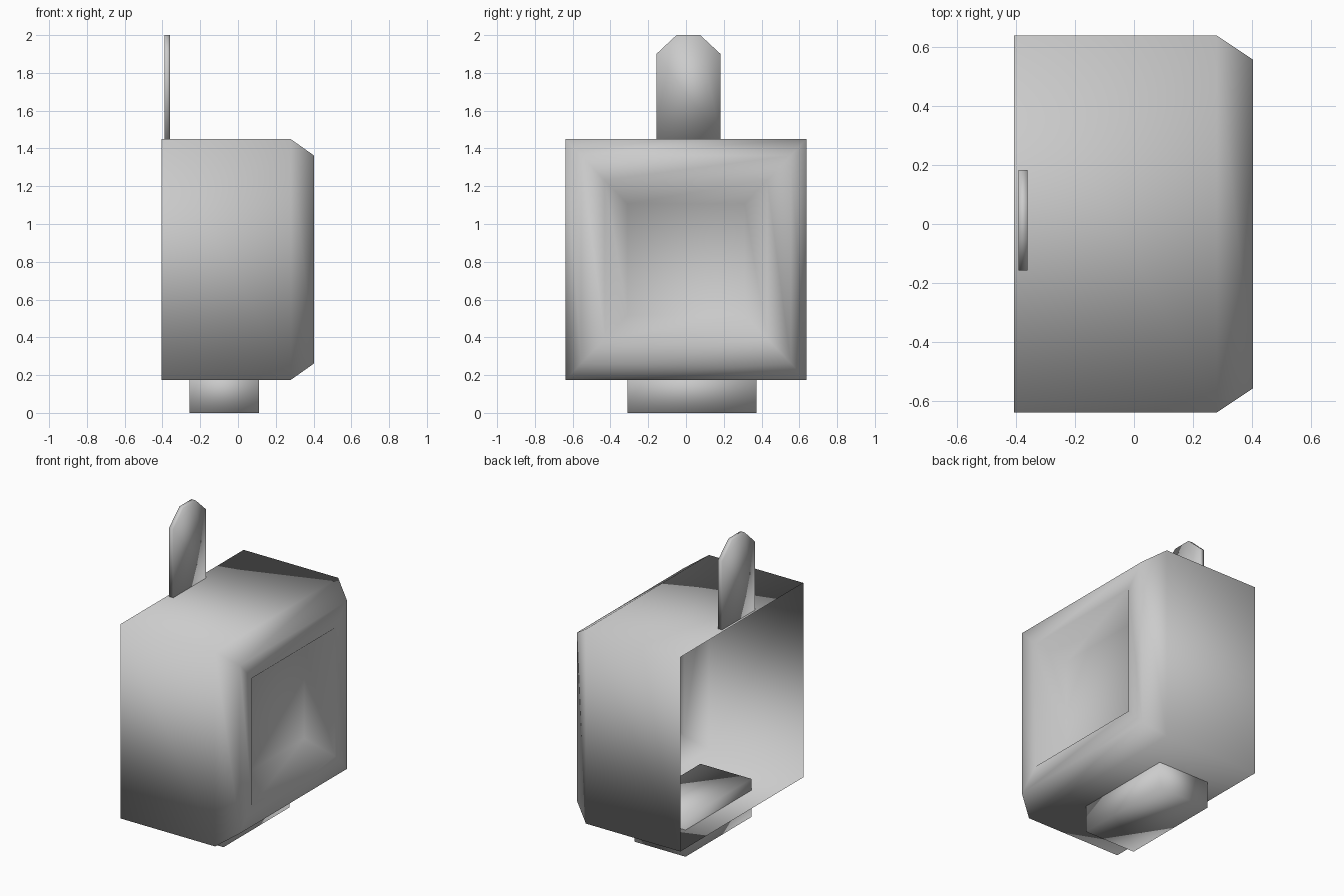
import bpy, bmesh

if "Cube" in bpy.data.objects:
    bpy.data.objects.remove(bpy.data.objects["Cube"], do_unlink=True)

grey = bpy.data.materials.new("plain grey")
grey.use_nodes = True
GREY = (0.6, 0.6, 0.6, 1)
grey.diffuse_color = GREY
grey.node_tree.nodes["Principled BSDF"].inputs["Base Color"].default_value = GREY


def build_rings(name, rings, cap_start=True, fix_normals=True):
    """Skin a stack of matching closed rings and cap the ends."""
    bm = bmesh.new()
    loops = [[bm.verts.new(p) for p in ring] for ring in rings]
    for a, b in zip(loops, loops[1:]):
        n = len(a)
        for i in range(n):
            j = (i + 1) % n
            bm.faces.new((a[i], a[j], b[j], b[i]))
    bm.faces.new(loops[-1])
    if cap_start:
        bm.faces.new(list(reversed(loops[0])))
    if fix_normals:
        bmesh.ops.recalc_face_normals(bm, faces=bm.faces[:])
    mesh = bpy.data.meshes.new(name)
    bm.to_mesh(mesh)
    bm.free()
    mesh.materials.append(grey)
    mesh.shade_smooth()
    obj = bpy.data.objects.new(name, mesh)
    bpy.context.collection.objects.link(obj)
    return obj


def rect(x, half_y, half_z, mid_z=0.812):
    """Rectangle facing +x, counter-clockwise seen from +x."""
    return [(x, sy * half_y, mid_z + sz * half_z)
            for sy, sz in ((-1, -1), (1, -1), (1, 1), (-1, 1))]


# Open-backed casing: side walls, chamfer, flat rim, sunken screen
build_rings("casing", [
    rect(-0.405, 0.637, 0.637),
    rect(0.28, 0.637, 0.637),
    rect(0.403, 0.555, 0.55),
    rect(0.403, 0.43, 0.42),
    rect(0.263, 0.31, 0.295),
], cap_start=False, fix_normals=False)

# Foot block, its top reaching through the casing floor
build_rings("foot", [
    [(x, -0.31, z) for x, z in ((-0.257, 0), (0.112, 0), (0.112, 0.25), (-0.257, 0.25))],
    [(x, 0.372, z) for x, z in ((-0.257, 0), (0.112, 0), (0.112, 0.25), (-0.257, 0.25))],
])

# Thin upright tab with clipped top corners
tab = [(-0.157, 1.45), (0.183, 1.45), (0.183, 1.9),
       (0.075, 2), (-0.05, 2), (-0.157, 1.9)]
build_rings("upright_tab", [[(x, y, z) for y, z in tab] for x in (-0.39, -0.36)])
